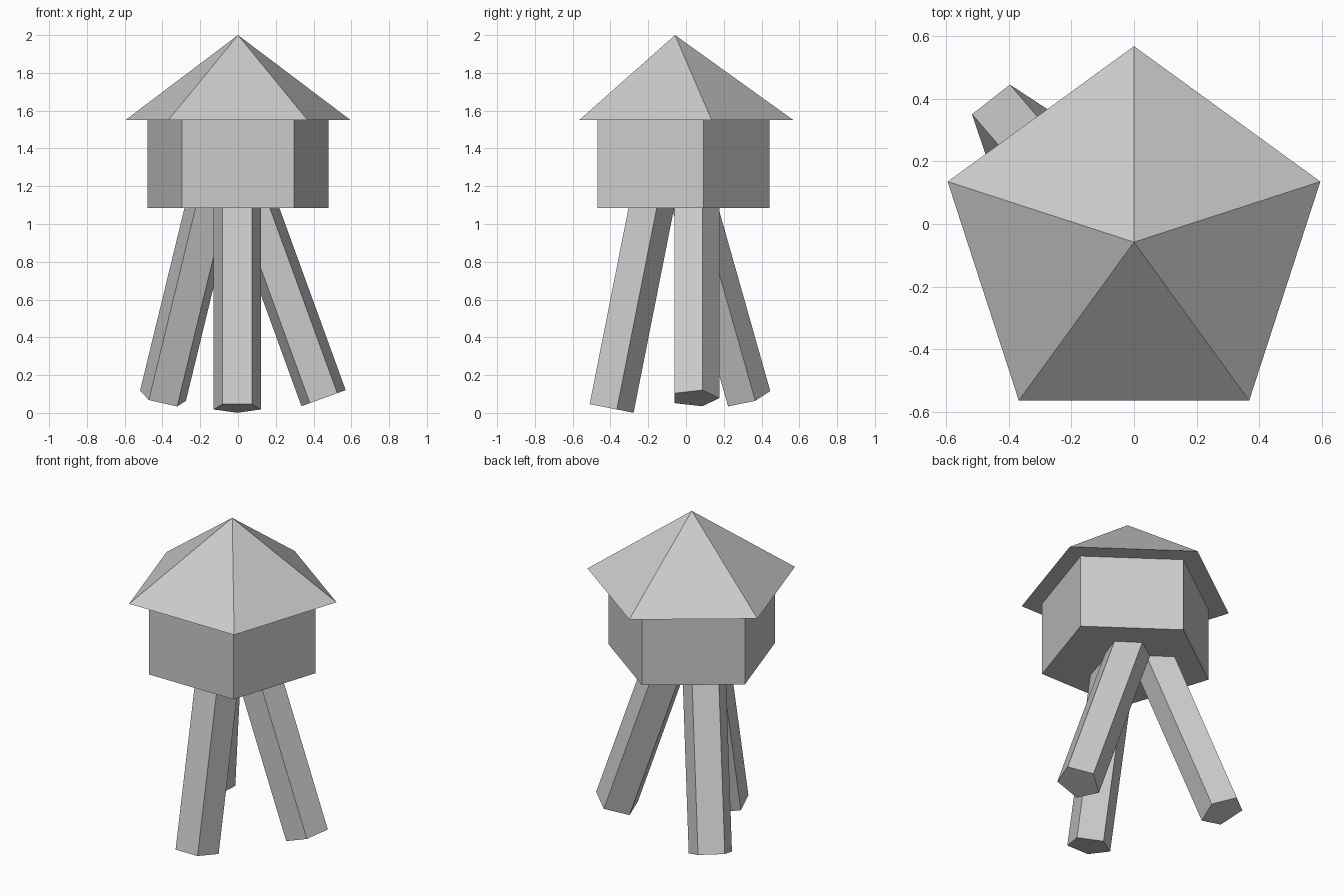
import bpy, bmesh, math
from mathutils import Matrix, Vector

if "Cube" in bpy.data.objects:
    bpy.data.objects.remove(bpy.data.objects["Cube"])

SIDES = 5


def pentagon(r, z):
    # pentagon with one corner towards the back (+y)
    return [Vector((r * math.sin(math.tau * i / SIDES), r * math.cos(math.tau * i / SIDES), z))
            for i in range(SIDES)]


def make_solid(name, r, height, matrix, pointed=False):
    """Closed five-sided prism, or pyramid when pointed."""
    bm = bmesh.new()
    low = [bm.verts.new(p) for p in pentagon(r, 0)]
    bm.faces.new(low)
    if pointed:
        tip = bm.verts.new((0, 0, height))
        for i in range(SIDES):
            bm.faces.new((low[i], low[(i + 1) % SIDES], tip))
    else:
        high = [bm.verts.new(p) for p in pentagon(r, height)]
        bm.faces.new(high)
        for i in range(SIDES):
            j = (i + 1) % SIDES
            bm.faces.new((low[i], low[j], high[j], high[i]))
    bmesh.ops.recalc_face_normals(bm, faces=bm.faces)
    mesh = bpy.data.meshes.new(name)
    bm.to_mesh(mesh)
    bm.free()
    obj = bpy.data.objects.new(name, mesh)
    obj.matrix_world = matrix
    bpy.context.collection.objects.link(obj)
    return obj


# Roof and cabin
make_solid("roof", 0.627, 0.45, Matrix.Translation((0, -0.058, 1.55)), pointed=True)
make_solid("cabin", 0.504, 0.465, Matrix.Translation((0, -0.062, 1.085)))

# Splayed legs: foot centre, then x and y lean per unit of height
legs = {
    "front_leg": ((-0.004, -0.406, 0.026), (0, 0.198)),
    "right_leg": ((0.453, 0.046, 0.078), (-0.364, 0)),
    "back_left_leg": ((-0.397, 0.320, 0.080), (0.243, -0.283)),
}
for name, (foot, (lean_x, lean_y)) in legs.items():
    axis = Vector((lean_x, lean_y, 1)).normalized()
    turn = (Matrix.Rotation(math.atan2(-axis.y, axis.z), 4, 'X')
            @ Matrix.Rotation(math.asin(axis.x), 4, 'Y'))
    make_solid(name, 0.131, 1.2, Matrix.Translation(foot) @ turn)
